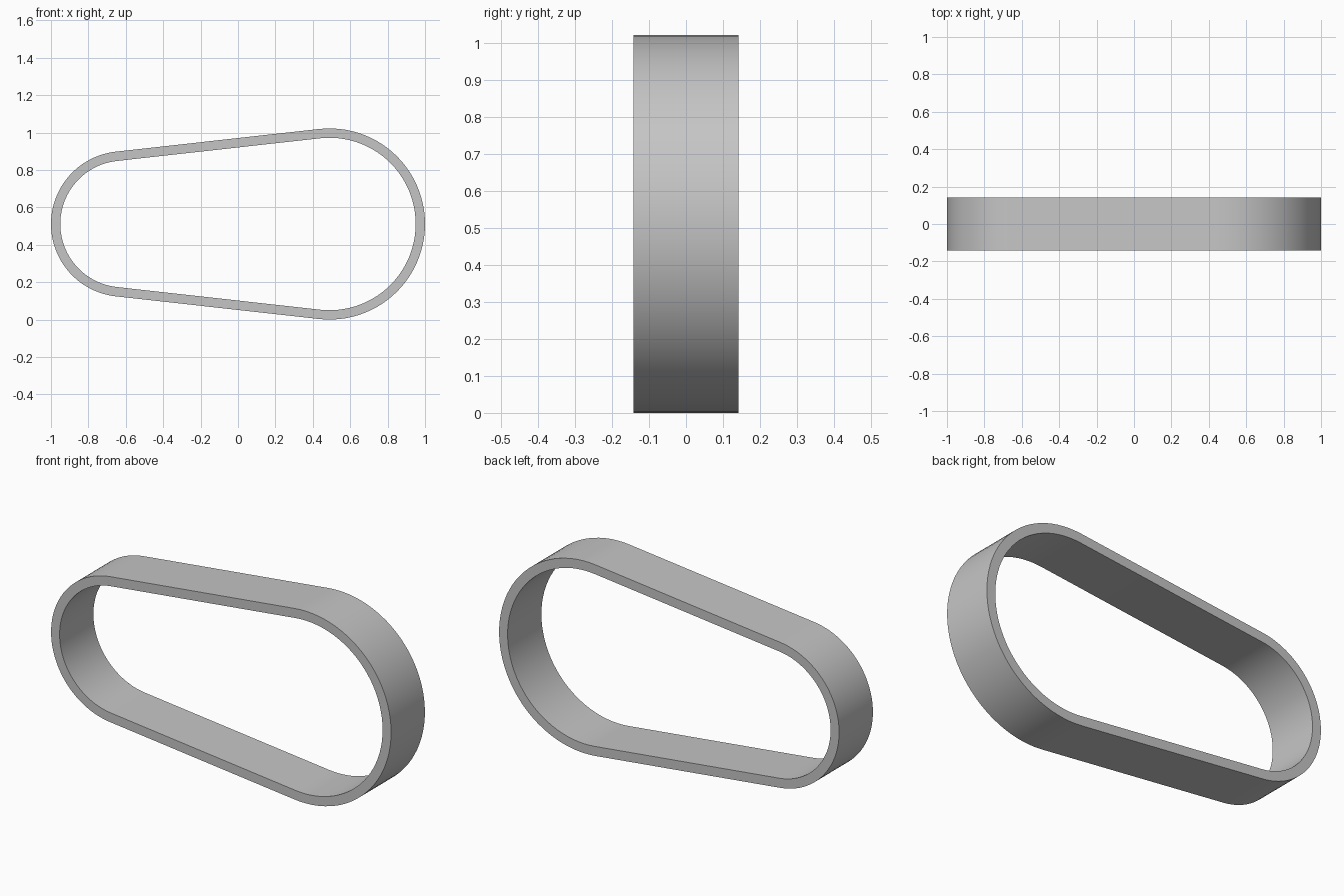
import bpy
import bmesh
from math import asin, cos, sin, pi, radians

cube = bpy.data.objects.get("Cube")
if cube:
    bpy.data.objects.remove(cube, do_unlink=True)

# Belt dimensions: two wrapped wheels joined by straight tangent runs
BIG_R, SMALL_R = 0.511, 0.389
BIG_X, SMALL_X = 1 - BIG_R, SMALL_R - 1
THICKNESS, HALF_WIDTH = 0.05, 0.142
SEGMENTS = 48
tilt = asin((BIG_R - SMALL_R) / (BIG_X - SMALL_X))


def arc(cx, radius, start, end):
    angles = [start + (end - start) * i / SEGMENTS for i in range(SEGMENTS + 1)]
    return [(cx + radius * cos(a), BIG_R + radius * sin(a)) for a in angles]


def loop_profile(inset):
    top = pi / 2 + tilt
    return (arc(BIG_X, BIG_R - inset, -top, top)
            + arc(SMALL_X, SMALL_R - inset, top, 2 * pi - top))


# Four matching rings of vertices, bridged into a closed band
bm = bmesh.new()
rings = []
for inset, y in ((0, -HALF_WIDTH), (0, HALF_WIDTH),
                 (THICKNESS, HALF_WIDTH), (THICKNESS, -HALF_WIDTH)):
    rings.append([bm.verts.new((x, y, z)) for x, z in loop_profile(inset)])
count = len(rings[0])
for k, ring in enumerate(rings):
    following = rings[(k + 1) % len(rings)]
    for i in range(count):
        j = (i + 1) % count
        bm.faces.new((ring[i], ring[j], following[j], following[i]))
bmesh.ops.recalc_face_normals(bm, faces=bm.faces)

mesh = bpy.data.meshes.new("belt_loop")
bm.to_mesh(mesh)
bm.free()
belt = bpy.data.objects.new("belt_loop", mesh)
bpy.context.collection.objects.link(belt)

# Plain grey material
grey = bpy.data.materials.new("light_grey")
grey.use_nodes = True
colour = (0.56, 0.56, 0.56, 1)
grey.diffuse_color = colour
grey.node_tree.nodes["Principled BSDF"].inputs["Base Color"].default_value = colour
mesh.materials.append(grey)

# Smooth curved walls with crisp rims
bpy.ops.object.select_all(action="DESELECT")
belt.select_set(True)
bpy.context.view_layer.objects.active = belt
bpy.ops.object.shade_smooth_by_angle(angle=radians(30))
